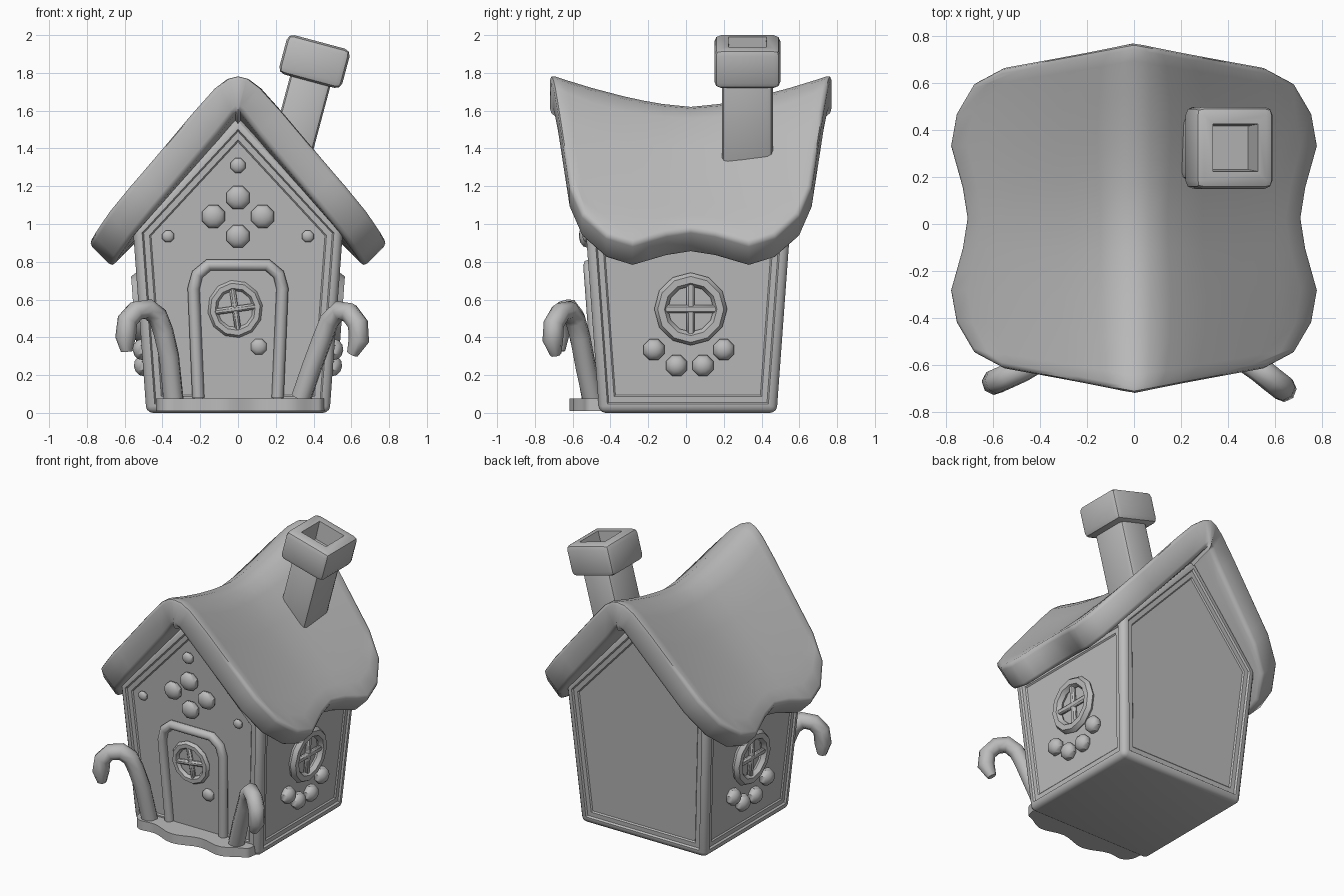
import bpy, bmesh, math
from mathutils import Matrix, Vector

if "Cube" in bpy.data.objects:
    bpy.data.objects.remove(bpy.data.objects["Cube"])

clay = bpy.data.materials.new("clay_grey")
clay.use_nodes = True
clay.diffuse_color = (0.5, 0.5, 0.5, 1)
clay.node_tree.nodes["Principled BSDF"].inputs["Base Color"].default_value = (0.5, 0.5, 0.5, 1)


def finish(ob, angle=40):
    bpy.ops.object.select_all(action='DESELECT')
    ob.select_set(True)
    bpy.context.view_layer.objects.active = ob
    if ob.type == 'CURVE':
        bpy.ops.object.convert(target='MESH')
        ob = bpy.context.object
    ob.data.materials.clear()
    ob.data.materials.append(clay)
    bpy.ops.object.shade_smooth_by_angle(angle=math.radians(angle))
    return ob


def from_bmesh(name, bm, matrix=Matrix(), angle=40):
    bmesh.ops.recalc_face_normals(bm, faces=bm.faces)
    me = bpy.data.meshes.new(name)
    bm.to_mesh(me)
    bm.free()
    ob = bpy.data.objects.new(name, me)
    bpy.context.collection.objects.link(ob)
    ob.matrix_world = matrix
    return finish(ob, angle)


def box(name, size, centre, matrix, bevel=0.01, segments=1):
    bm = bmesh.new()
    bmesh.ops.create_cube(bm, size=1, matrix=Matrix.Translation(centre) @ Matrix.Diagonal((*size, 1)))
    bmesh.ops.bevel(bm, geom=bm.edges[:], offset=bevel, segments=segments, profile=0.5, affect='EDGES')
    return from_bmesh(name, bm, matrix)


def slab(name, outline, low, high, matrix=Matrix()):
    bm = bmesh.new()
    face = bm.faces.new([bm.verts.new((x, y, low)) for x, y in outline])
    ext = bmesh.ops.extrude_face_region(bm, geom=[face])["geom"]
    for v in ext:
        if isinstance(v, bmesh.types.BMVert):
            v.co.z = high
    return from_bmesh(name, bm, matrix)


def tube(name, points, radius, matrix=Matrix(), round_end=False):
    cu = bpy.data.curves.new(name, 'CURVE')
    cu.dimensions = '3D'
    cu.bevel_depth, cu.bevel_resolution, cu.use_fill_caps = radius, 2, True
    sp = cu.splines.new('POLY')
    sp.points.add(len(points) - 1)
    for p, co in zip(sp.points, points):
        p.co = (*co, 1)
    if round_end:
        sp.points[-1].radius = 0.55
    ob = bpy.data.objects.new(name, cu)
    bpy.context.collection.objects.link(ob)
    ob.matrix_world = matrix
    return finish(ob, 50)


# Walls lean outward as they rise
EAVE, PEAK, LEAN = 0.97, 1.57, 0.073


def wall(side, a, z):
    """Frame on a wall: X along it, Y up it, Z outward. side 0 is front, +1/-1 the sides."""
    c, s = math.cos(LEAN), math.sin(LEAN)
    if side == 0:
        n, up, at = Vector((0, -c, -s)), Vector((0, -s, c)), (a, -0.46 - LEAN * z, z)
    else:
        n, up, at = Vector((side * c, 0, -s)), Vector((side * s, 0, c)), (side * (0.485 + LEAN * z), a, z)
    m = Matrix((up.cross(n), up, n)).transposed().to_4x4()
    return Matrix.Translation(at) @ m


# House body: gabled prism with rounded edges and recessed wall panels
bm = bmesh.new()
ends = []
for sign, y0 in ((-1, 0.46), (1, 0.48)):
    ring = [(-0.485, 0), (0.485, 0), (0.485 + LEAN * EAVE, EAVE), (0, PEAK), (-0.485 - LEAN * EAVE, EAVE)]
    ends.append([bm.verts.new((x, sign * (y0 + LEAN * z), z)) for x, z in ring])
    bm.faces.new(ends[-1])
for i in range(5):
    j = (i + 1) % 5
    bm.faces.new((ends[0][i], ends[0][j], ends[1][j], ends[1][i]))
bmesh.ops.recalc_face_normals(bm, faces=bm.faces)
bmesh.ops.bevel(bm, geom=bm.edges[:], offset=0.035, segments=3, profile=0.5, affect='EDGES')
bm.normal_update()
panels = [f for f in bm.faces if f.calc_area() > 0.4 and abs(f.normal.z) < 0.3]
for thick, depth in ((0.012, 0), (0.008, -0.012), (0.03, 0), (0.008, -0.008)):
    bmesh.ops.inset_individual(bm, faces=panels, thickness=thick, depth=depth, use_even_offset=True)
from_bmesh("house_body", bm, angle=30)


# Roof: saddle-shaped shell with wavy eaves
def interp(table, t):
    for (a, p), (b, q) in zip(table, table[1:]):
        if t <= b:
            return p + (q - p) * (t - a) / (b - a)
    return table[-1][1]


half_width = [(0, 0.72), (0.2, 0.74), (0.48, 0.79), (0.7, 0.765), (0.9, 0.69), (1, 0.57)]
slope = [(0, 1.79), (0.06, 1.775), (0.14, 1.71), (0.57, 1.20), (0.7, 1.05), (0.8, 0.91)]
steps_v = [-1, -0.9, -0.7, -0.48, -0.34, -0.2, 0, 0.2, 0.34, 0.48, 0.7, 0.9, 1]
steps_s = [0, 0.09, 0.2, 0.4, 0.6, 0.8, 0.9, 1]
steps_s = [-s for s in steps_s[:0:-1]] + steps_s

bm = bmesh.new()
outer, inner = [], []
for v in steps_v:
    row_o, row_i = [], []
    for s in steps_s:
        x = abs(s) * interp(half_width, abs(v))
        side = 1 if s >= 0 else -1
        z = interp(slope, x) - (0.17 - 0.13 * x / 0.79) * (1 - abs(v) ** 1.5)
        y = 0.025 + 0.745 * v * (1 - 0.14 * min(1, x / 0.57))
        t = min(1, x / 0.16)
        row_o.append(bm.verts.new((side * x, y, z)))
        row_i.append(bm.verts.new((side * (x - 0.125 * t), y, z - 0.21 + 0.085 * t)))
    outer.append(row_o)
    inner.append(row_i)
nv, ns = len(steps_v), len(steps_s)
for grid in (outer, inner):
    for i in range(nv - 1):
        for j in range(ns - 1):
            bm.faces.new((grid[i][j], grid[i][j + 1], grid[i + 1][j + 1], grid[i + 1][j]))
rim = [(i, 0) for i in range(nv)] + [(nv - 1, j) for j in range(1, ns)]
rim += [(i, ns - 1) for i in range(nv - 2, -1, -1)] + [(0, j) for j in range(ns - 2, 0, -1)]
for (a, b), (c, d) in zip(rim, rim[1:] + rim[:1]):
    bm.faces.new((outer[a][b], outer[c][d], inner[c][d], inner[a][b]))
bmesh.ops.recalc_face_normals(bm, faces=bm.faces)
border = {v for i, j in rim for v in (outer[i][j], inner[i][j])}
edges = [e for e in bm.edges if all(v in border for v in e.verts) and e.calc_face_angle(0) > 0.8]
bmesh.ops.bevel(bm, geom=edges, offset=0.025, segments=2, profile=0.5, affect='EDGES', clamp_overlap=True)
from_bmesh("roof", bm, angle=50)

# Chimney, leaning to one side, with a hollow cap
lean = Matrix.Translation((0.405, 0.325, 1.86)) @ Matrix.Rotation(math.radians(15), 4, 'Y')
box("chimney_shaft", (0.22, 0.27, 0.6), (0.005, 0, -0.35), lean, 0.03, 2)
bm = bmesh.new()
bmesh.ops.create_cube(bm, size=1, matrix=Matrix.Diagonal((0.345, 0.35, 0.215, 1)))
bmesh.ops.bevel(bm, geom=bm.edges[:], offset=0.035, segments=2, profile=0.5, affect='EDGES')
top = [max(bm.faces, key=lambda f: f.calc_center_median().z)]
bmesh.ops.inset_individual(bm, faces=top, thickness=0.055, depth=0)
bmesh.ops.inset_individual(bm, faces=top, thickness=0.012, depth=-0.13)
from_bmesh("chimney_cap", bm, lean)


# Round windows with crossed bars
def window(name, matrix, radius, thick, tall=1.0):
    bpy.ops.mesh.primitive_torus_add(major_segments=12, minor_segments=6, major_radius=radius, minor_radius=thick)
    ring = bpy.context.object
    ring.name = name + "_frame"
    ring.matrix_world = matrix @ Matrix.Diagonal((1, tall, 0.9, 1))
    finish(ring, 35)
    bar = radius * 0.27
    box(name + "_upright", (bar, 2 * radius * tall, 0.03), (0, 0, 0), matrix)
    box(name + "_crossbar", (2 * radius, bar, 0.03), (0, 0, 0.003), matrix)


# Sugar drops
def drop(name, matrix, radius, depth=0.6):
    bm = bmesh.new()
    bmesh.ops.create_uvsphere(bm, u_segments=8, v_segments=6, radius=radius)
    from_bmesh(name, bm, matrix @ Matrix.Diagonal((1, 1, depth, 1)) @ Matrix.Rotation(math.pi / 8, 4, 'Z'), 35)


for a, z, r in ((0, 1.14, 0.067), (-0.13, 1.04, 0.065), (0.13, 1.04, 0.065), (0, 0.935, 0.065),
                (0, 1.31, 0.042), (-0.37, 0.935, 0.034), (0.37, 0.935, 0.034), (0.11, 0.35, 0.045)):
    drop("front_drop", wall(0, a, z), r)
for side, label in ((1, "left"), (-1, "right")):
    window(label + "_window", wall(side, 0.025, 0.55), 0.157, 0.036)
    for a, z in ((-0.17, 0.335), (-0.05, 0.25), (0.09, 0.25), (0.2, 0.335)):
        drop(label + "_drop", wall(side, a, z), 0.06, 0.8)

# Door with arched frame and tilted window
half = [(0.21, 0.08), (0.235, 0.66), (0.215, 0.735), (0.155, 0.785)]
arch = [(-x, y) for x, y in half] + [(x, y) for x, y in half[::-1]]
front = wall(0, 0, 0)
slab("door", arch, -0.03, -0.008, front)
tube("door_frame", [(x, y, -0.005) for x, y in arch], 0.032, front)
window("door_window", wall(0, -0.015, 0.55) @ Matrix.Rotation(math.radians(8), 4, 'Z'), 0.12, 0.026, 1.05)

# Doorstep: wavy puddle of icing
wave = [(0.01 + 0.44 * math.cos(a), -0.46 - 0.135 * math.sin(a) ** 0.5 - 0.025 * math.sin(a) * math.cos(7 * a))
        for a in [math.pi * i / 28 for i in range(1, 28)]]
slab("doorstep", [(0.47, -0.38)] + wave + [(-0.44, -0.38)], 0.01, 0.075)

# Candy canes leaning on the front corners
tube("right_cane", [(-0.34, -0.495, 0.06), (-0.365, -0.54, 0.3), (-0.395, -0.57, 0.43), (-0.425, -0.59, 0.51),
                    (-0.475, -0.62, 0.55), (-0.54, -0.65, 0.54), (-0.585, -0.67, 0.49),
                    (-0.595, -0.675, 0.4), (-0.59, -0.67, 0.325)], 0.055, round_end=True)
tube("left_cane", [(0.335, -0.495, 0.08), (0.39, -0.53, 0.24), (0.45, -0.56, 0.4), (0.485, -0.585, 0.49),
                   (0.535, -0.62, 0.54), (0.59, -0.665, 0.53), (0.635, -0.7, 0.47),
                   (0.64, -0.705, 0.385), (0.605, -0.69, 0.31)], 0.055, round_end=True)
